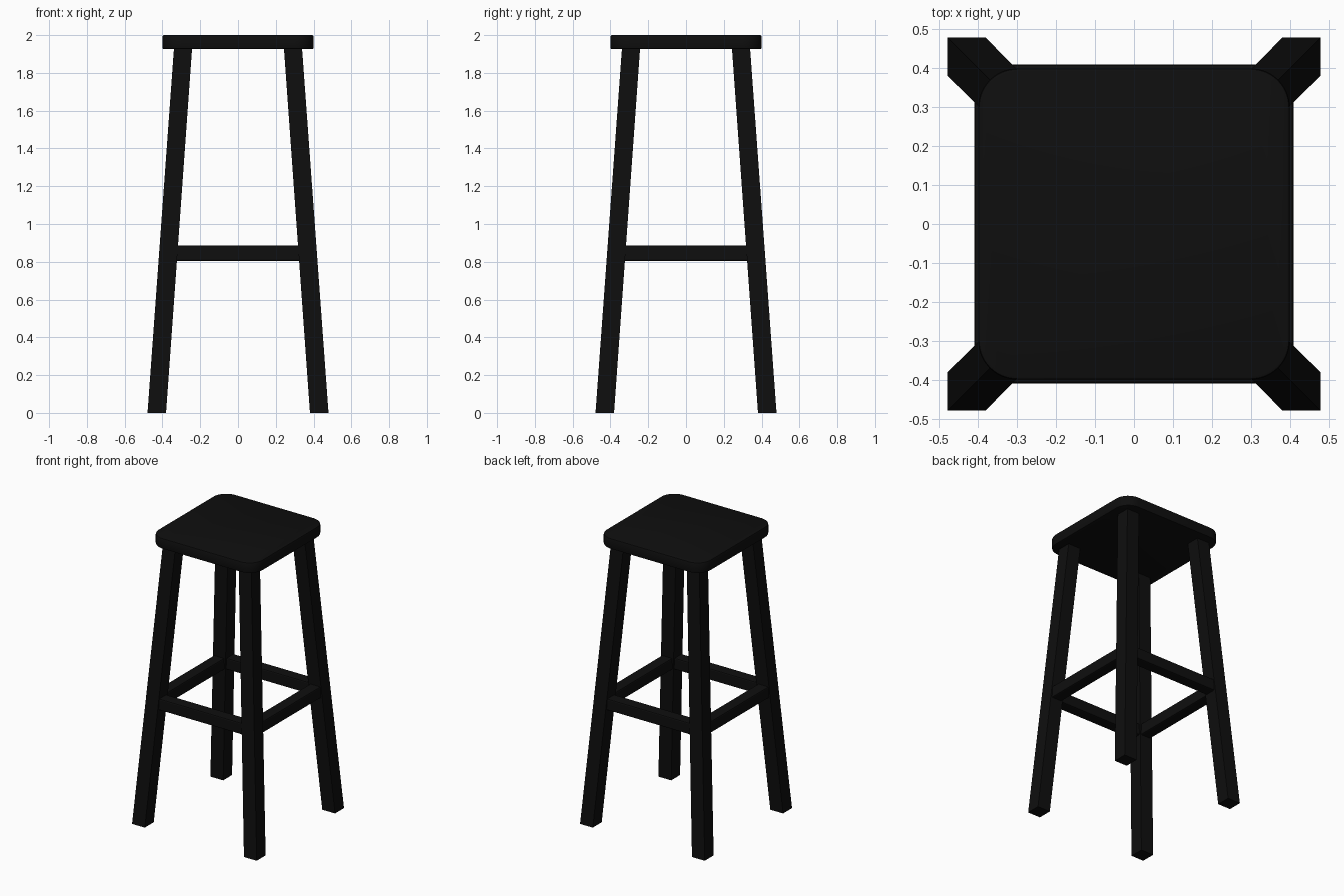
import bpy, bmesh
from mathutils import Vector

if "Cube" in bpy.data.objects:
    bpy.data.objects.remove(bpy.data.objects["Cube"])

black = bpy.data.materials.new("black paint")
black.diffuse_color = (0.0045, 0.0045, 0.0045, 1)
black.use_nodes = True
black.node_tree.nodes["Principled BSDF"].inputs["Base Color"].default_value = black.diffuse_color


def add_object(name, bm):
    bmesh.ops.recalc_face_normals(bm, faces=bm.faces)
    mesh = bpy.data.meshes.new(name)
    bm.to_mesh(mesh)
    bm.free()
    mesh.materials.append(black)
    obj = bpy.data.objects.new(name, mesh)
    bpy.context.collection.objects.link(obj)
    return obj


def box(name, center, size, bevel):
    bm = bmesh.new()
    bmesh.ops.create_cube(bm, size=1)
    for v in bm.verts:
        v.co = Vector(center) + v.co * Vector(size)
    bmesh.ops.bevel(bm, geom=bm.edges[:], offset=bevel, segments=2,
                    profile=0.5, affect='EDGES')
    return add_object(name, bm)


# Seat: square slab, rounded corners, softened rims
bm = bmesh.new()
bmesh.ops.create_cube(bm, size=1)
for v in bm.verts:
    v.co = Vector((v.co.x * 0.8, v.co.y * 0.8, 1.963 + v.co.z * 0.074))
corners = [e for e in bm.edges if abs(e.verts[0].co.z - e.verts[1].co.z) > 0.01]
bmesh.ops.bevel(bm, geom=corners, offset=0.1, segments=8, profile=0.5, affect='EDGES')
rims = [e for e in bm.edges if abs(e.verts[0].co.z - e.verts[1].co.z) < 0.001]
bmesh.ops.bevel(bm, geom=rims, offset=0.008, segments=2, profile=0.5, affect='EDGES')
seat = add_object("seat", bm)
seat.select_set(True)
bpy.context.view_layer.objects.active = seat
bpy.ops.object.shade_smooth_by_angle()

# Legs: square posts leaning inward on both axes
for sx, side in ((-1, "left"), (1, "right")):
    for sy, end in ((-1, "front"), (1, "back")):
        bm = bmesh.new()
        bmesh.ops.create_cube(bm, size=1)
        for v in bm.verts:
            top = v.co.z > 0
            c, w = (0.291, 0.096) if top else (0.43, 0.098)
            v.co = Vector((sx * c + v.co.x * w, sy * c + v.co.y * w,
                           1.93 if top else 0))
        add_object(f"{end}_{side}_leg", bm)

# Stretchers: four bars joining the legs
for s, end, side in ((-1, "front", "left"), (1, "back", "right")):
    box(f"{end}_stretcher", (0, s * 0.37, 0.845), (0.7, 0.08, 0.08), 0.008)
    box(f"{side}_stretcher", (s * 0.37, 0, 0.845), (0.08, 0.7, 0.08), 0.008)
